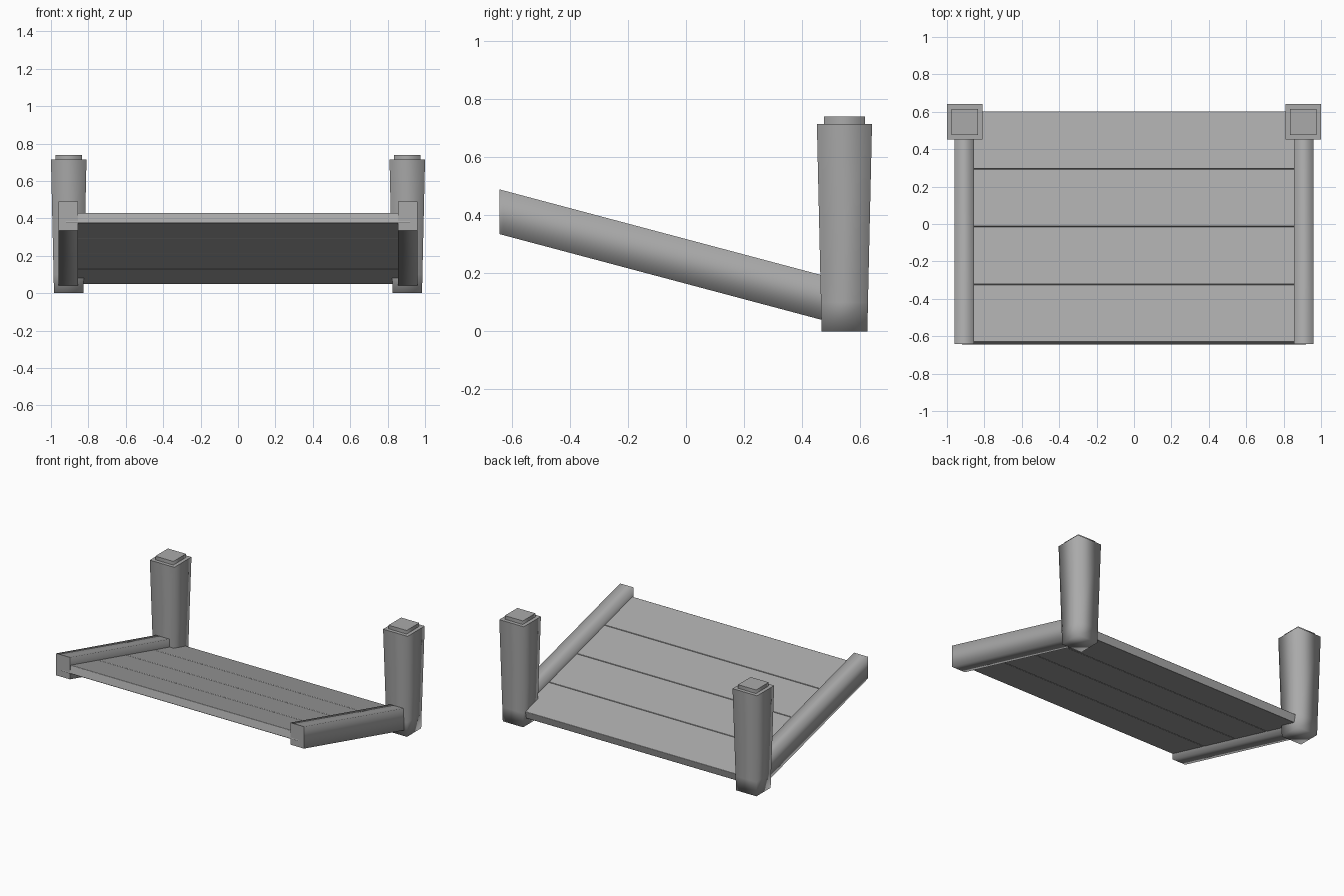
import bpy, bmesh
from math import radians, sin, cos, tan

cube = bpy.data.objects.get("Cube")
if cube:
    bpy.data.objects.remove(cube, do_unlink=True)

grey = bpy.data.materials.new("plain grey")
grey.use_nodes = True
grey.diffuse_color = (0.4, 0.4, 0.4, 1)
bsdf = grey.node_tree.nodes["Principled BSDF"]
bsdf.inputs["Base Color"].default_value = grey.diffuse_color
bsdf.inputs["Roughness"].default_value = 0.8

SLOPE = radians(14.9)


def loft(name, rings, sharp_rings=()):
    """Skin four-cornered rings into a closed, softly shaded solid."""
    bm = bmesh.new()
    loops = [[bm.verts.new(p) for p in ring] for ring in rings]
    bm.faces.new(loops[0])
    bm.faces.new(loops[-1])
    for a, b in zip(loops, loops[1:]):
        for i in range(4):
            j = (i + 1) % 4
            bm.faces.new((a[i], a[j], b[j], b[i]))
    bmesh.ops.recalc_face_normals(bm, faces=bm.faces)
    for f in bm.faces:
        f.smooth = True
    for r in sharp_rings:
        for i in range(4):
            bm.edges.get((loops[r][i], loops[r][(i + 1) % 4])).smooth = False
    mesh = bpy.data.meshes.new(name)
    bm.to_mesh(mesh)
    bm.free()
    mesh.materials.append(grey)
    obj = bpy.data.objects.new(name, mesh)
    bpy.context.collection.objects.link(obj)
    return obj


CORNERS = ((-1, -1), (1, -1), (1, 1), (-1, 1))


def post(name, x):
    # Tapered post with a foot band and a small square cap
    profile = ((0, .079), (.1, .081), (.715, .095), (.715, .07), (.74, .07))
    rings = [[(x + cx * h, .546 + cy * h, z) for cx, cy in CORNERS]
             for z, h in profile]
    loft(name, rings, sharp_rings=(2, 3, 4))


def rail(name, x):
    # Sloping side beam with plumb-cut ends
    rings = []
    for y in (-.642, -.63, .48):
        middle = .412 - (y + .642) * tan(SLOPE)
        rings.append([(x + cx * .053, y, middle + cz * .077)
                      for cx, cz in CORNERS])
    loft(name, rings, sharp_rings=(0, 2))


def plank(name, start, end):
    # Board laid square to the slope, measured down from the raised edge
    def place(x, along, depth):
        return (x, -.63 + along * cos(SLOPE) - depth * sin(SLOPE),
                .43 - along * sin(SLOPE) - depth * cos(SLOPE))
    middle, half = (start + end) / 2, (end - start) / 2
    rings = [[place(x, middle + a * half, .028 + d * .028) for a, d in CORNERS]
             for x in (-.925, .925)]
    obj = loft(name, rings)
    bevel = obj.modifiers.new("soft edges", "BEVEL")
    bevel.width = .005
    bevel.segments = 2
    bevel.harden_normals = True


for side, s in (("left", 1), ("right", -1)):
    post(side + "_post", s * .905)
    rail(side + "_rail", s * .908)

# Four boards with fine seams
width, gap = .3195, .002
for n in range(4):
    plank(f"deck_plank_{n + 1}", n * width, (n + 1) * width - gap)
